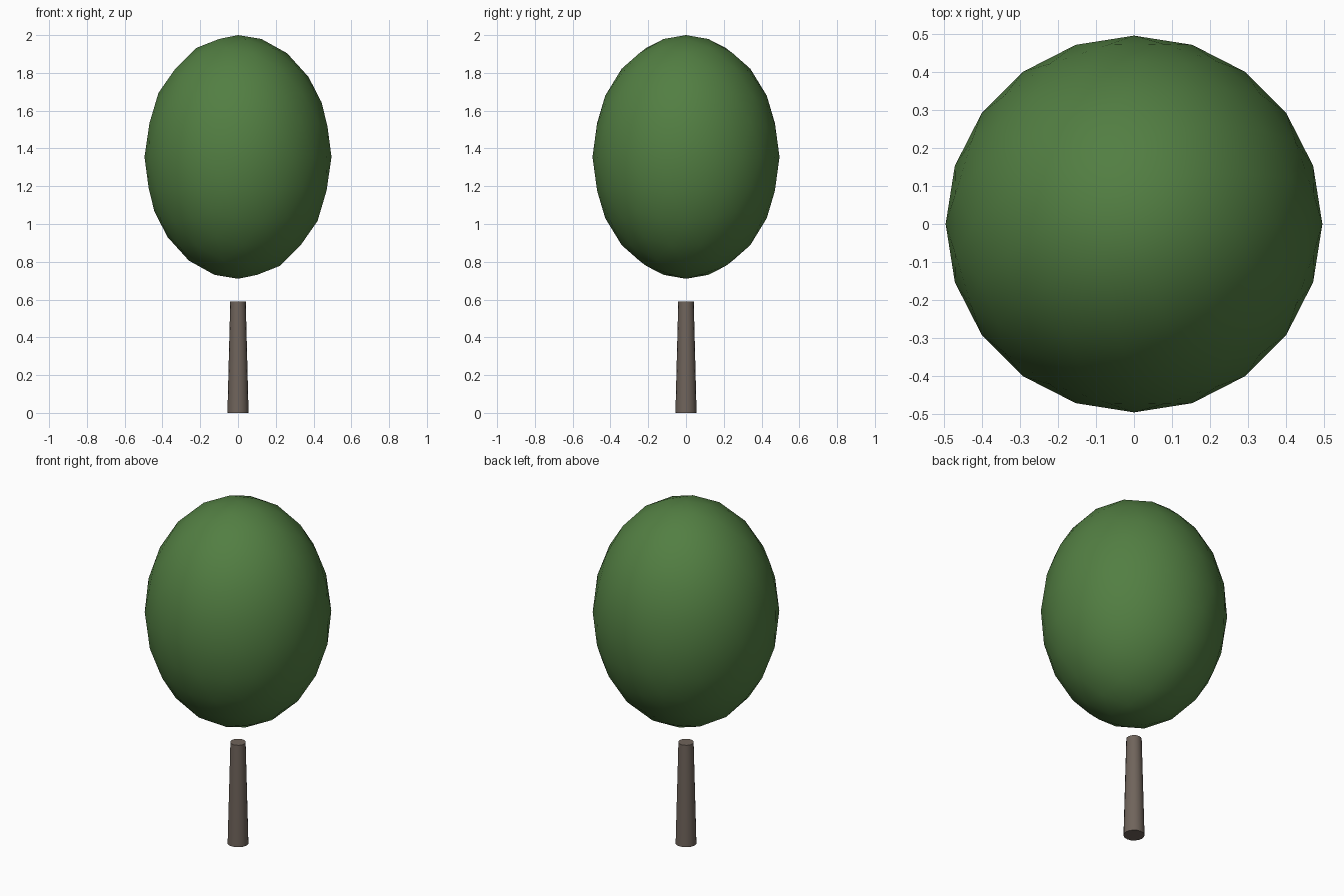
import bpy

cube = bpy.data.objects.get("Cube")
if cube:
    bpy.data.objects.remove(cube, do_unlink=True)


def material(name, rgb):
    mat = bpy.data.materials.new(name)
    mat.use_nodes = True
    color = (*rgb, 1.0)
    mat.diffuse_color = color
    mat.node_tree.nodes["Principled BSDF"].inputs["Base Color"].default_value = color
    return mat


def finish(name, mat, angle):
    obj = bpy.context.object
    obj.name = name
    obj.data.materials.append(mat)
    bpy.ops.object.transform_apply(location=False, rotation=True, scale=True)
    bpy.ops.object.shade_smooth_by_angle(angle=angle)
    return obj


leaf_green = material("leaf green", (0.085, 0.21, 0.055))
bark_brown = material("bark brown", (0.16, 0.127, 0.105))

# Tapered trunk
trunk_height = 0.59
bpy.ops.mesh.primitive_cone_add(vertices=16, radius1=0.056, radius2=0.041,
                                depth=trunk_height,
                                location=(0, 0, trunk_height / 2))
finish("trunk", bark_brown, 0.9)

# Egg-shaped crown floating above the trunk
crown_bottom, crown_top, crown_radius = 0.71, 2.0, 0.495
bpy.ops.mesh.primitive_ico_sphere_add(subdivisions=3, radius=1,
                                      location=(0, 0, (crown_bottom + crown_top) / 2))
bpy.context.object.scale = (crown_radius, crown_radius, (crown_top - crown_bottom) / 2)
finish("crown", leaf_green, 1.0)
